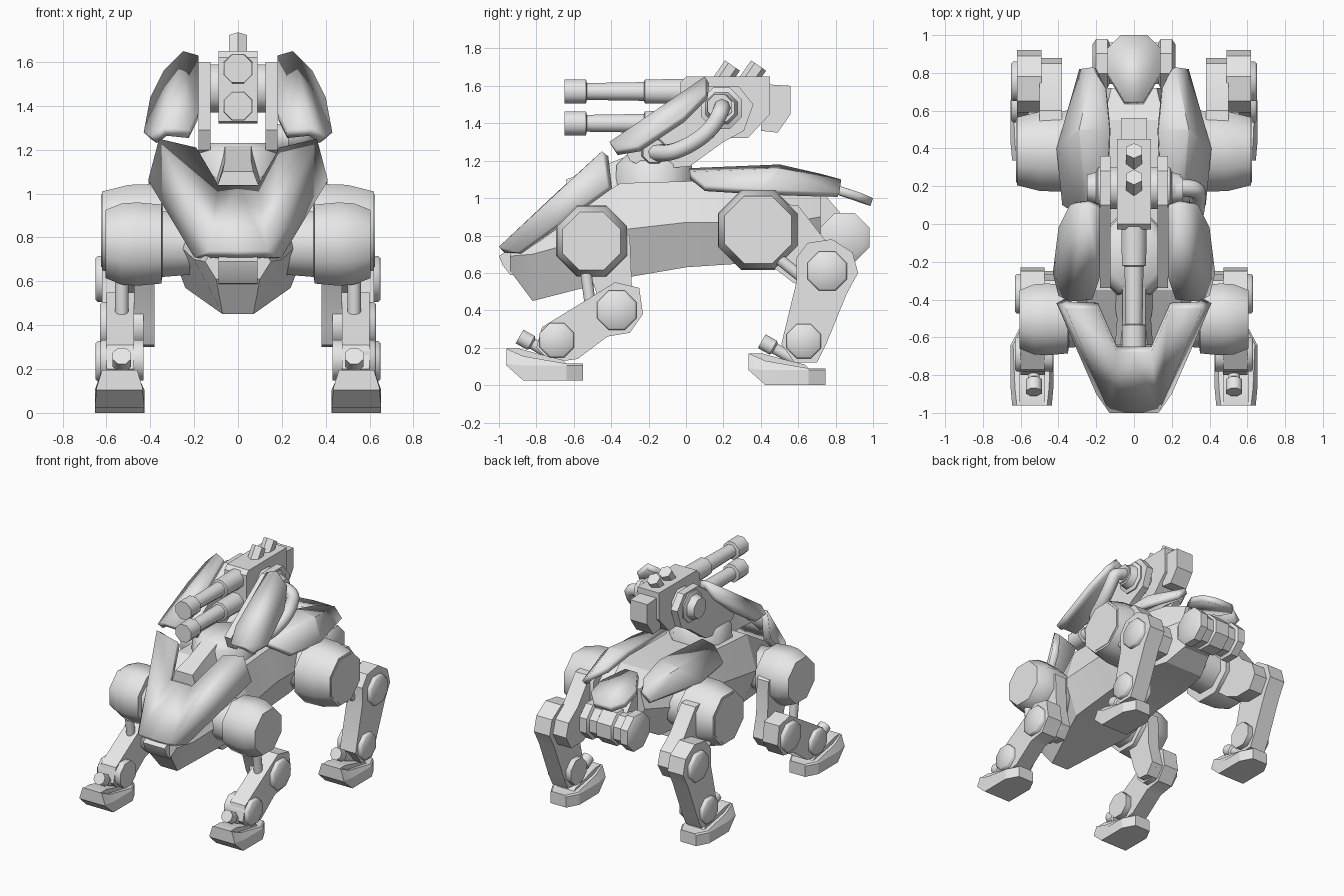
import bpy, bmesh, math
from mathutils import Vector

grey = bpy.data.materials.new("light_grey_metal")
grey.diffuse_color = (0.8, 0.8, 0.8, 1)


def finish(name, bm, mirror=False, thick=0, angle=30, closed=True):
    if closed:
        bmesh.ops.recalc_face_normals(bm, faces=bm.faces)
    me = bpy.data.meshes.new(name)
    bm.to_mesh(me)
    bm.free()
    me.materials.append(grey)
    ob = bpy.data.objects.new(name, me)
    bpy.context.collection.objects.link(ob)
    bpy.ops.object.select_all(action='DESELECT')
    ob.select_set(True)
    bpy.context.view_layer.objects.active = ob
    bpy.ops.object.shade_smooth_by_angle(angle=math.radians(angle))
    if mirror:
        m = ob.modifiers.new("mirror", 'MIRROR')
        m.use_clip = True
    if thick:
        s = ob.modifiers.new("thickness", 'SOLIDIFY')
        s.thickness, s.offset = thick, -1
    return ob


def skin(bm, rings):
    for a, b in zip(rings, rings[1:]):
        n = len(a)
        for i in range(n):
            bm.faces.new((a[i], a[(i + 1) % n], b[(i + 1) % n], b[i]))
    bm.faces.new(rings[0][::-1])
    bm.faces.new(rings[-1])


def turned(name, start, axis, profile, sides=8, mirror=False, angle=50):
    """Revolved part: profile holds (distance along axis, radius to the flats)."""
    bm = bmesh.new()
    start, axis = Vector(start), Vector(axis).normalized()
    u = Vector((0, 0, 1)).cross(axis)
    u = u.normalized() if u.length > 0.01 else Vector((1, 0, 0))
    v = axis.cross(u)
    rings = []
    for d, r in profile:
        r /= math.cos(math.pi / sides)
        angs = [2 * math.pi * (i + 0.5) / sides for i in range(sides)]
        rings.append([bm.verts.new(start + axis * d + u * r * math.cos(a) + v * r * math.sin(a)) for a in angs])
    skin(bm, rings)
    return finish(name, bm, mirror, angle=angle)


def prism(name, pts, x0, x1, mirror=False):
    """Side outline of (y, z) points extruded along x."""
    bm = bmesh.new()
    skin(bm, [[bm.verts.new((x, y, z)) for y, z in pts] for x in (x0, x1)])
    return finish(name, bm, mirror)


def loft(name, cx, sections, mirror=False):
    """Sections along y, each a half outline of (half width, z) from top to bottom."""
    bm = bmesh.new()
    rings = []
    for y, half in sections:
        ring = [(cx + w, y, z) for w, z in half] + [(cx - w, y, z) for w, z in reversed(half)]
        rings.append([bm.verts.new(p) for p in ring])
    skin(bm, rings)
    return finish(name, bm, mirror, angle=15)


def plate(name, verts, faces, thick):
    """Folded armour plate, mirrored in x, thickened downwards."""
    bm = bmesh.new()
    vs = [bm.verts.new(p) for p in verts]
    for f in faces:
        face = bm.faces.new([vs[i] for i in f])
        face.normal_update()
        if face.normal.z < 0:
            face.normal_flip()
    return finish(name, bm, True, thick, 10, closed=False)


# Hull
loft("hull", 0, [
    (-0.94, [(0.13, 0.72), (0.15, 0.69), (0.10, 0.61)]),
    (-0.82, [(0.18, 0.80), (0.20, 0.70), (0.07, 0.45)]),
    (-0.35, [(0.26, 1.08), (0.34, 0.83), (0.24, 0.57)]),
    (0.00, [(0.24, 1.09), (0.32, 0.87), (0.22, 0.63)]),
    (0.30, [(0.22, 1.11), (0.32, 0.87), (0.22, 0.65)]),
    (0.55, [(0.16, 1.10), (0.24, 0.87), (0.16, 0.64)]),
    (0.72, [(0.12, 1.04), (0.16, 0.90), (0.10, 0.74)])])
prism("snout", [(-1.0, 0.69), (-0.98, 0.64), (-0.94, 0.59), (-0.85, 0.58), (-0.88, 0.71), (-0.97, 0.71)], -0.09, 0.09)

# Front armour with a notch for the guns
plate("front_armour",
      [(0, -1.0, 0.74), (0.13, -1.0, 0.74), (0.36, -0.45, 1.25), (0.19, -0.45, 1.21),
       (0.09, -0.68, 1.04), (0, -0.68, 1.04), (0.20, -0.90, 0.71), (0.41, -0.42, 1.06)],
      [(0, 1, 2, 3, 4, 5), (1, 6, 7, 2)], 0.05)

# Back armour and tail
plate("back_armour",
      [(0.15, 0.02, 1.16), (0.25, 0.02, 1.14), (0.29, 0.50, 1.16), (0.13, 0.50, 1.18), (0.15, 0.72, 1.13),
       (0.22, 0.83, 1.10), (0.38, 0.10, 1.07), (0.41, 0.40, 1.05), (0.29, 0.82, 1.03)],
      [(0, 1, 2, 3), (3, 2, 5, 4), (1, 6, 7, 2), (2, 7, 8, 5)], 0.04)
plate("tail_plate",
      [(0, 0.65, 1.12), (0.05, 0.65, 1.12), (0.14, 0.80, 1.07), (0.14, 0.93, 1.03), (0.07, 1.0, 1.0), (0, 1.0, 1.0)],
      [(0, 1, 2, 3, 4, 5)], 0.045)

# Rear ribbed cylinder and its bracket
turned("rear_cylinder", (-0.22, 0.85, 0.79), (1, 0, 0),
       [(0, 0.10), (0.02, 0.13), (0.08, 0.13), (0.09, 0.11), (0.15, 0.11), (0.16, 0.125),
        (0.28, 0.125), (0.29, 0.11), (0.35, 0.11), (0.36, 0.13), (0.42, 0.13), (0.44, 0.10)], angle=35)
prism("rear_bracket", [(0.55, 1.06), (0.74, 1.02), (0.86, 0.88), (0.86, 0.72), (0.6, 0.72)], -0.10, 0.10)

# Turret base, sensor, arms and pivots
turned("turret_base", (0, -0.17, 1.05), (0, 0, 1), [(0, 0.21), (0.13, 0.20), (0.18, 0.15)])
loft("sensor", 0, [(-0.64, [(0.07, 1.10), (0.10, 1.02)]), (-0.50, [(0.06, 1.15), (0.09, 1.02)]),
                   (-0.30, [(0.06, 1.23), (0.12, 1.02)])])
prism("turret_arm", [(-0.34, 1.29), (-0.30, 1.20), (-0.2, 1.15), (0.02, 1.17), (0.2, 1.30), (0.31, 1.36),
                     (0.36, 1.50), (0.28, 1.60), (0.10, 1.60)], 0.125, 0.18, True)
turned("turret_pivot", (0.08, 0.19, 1.48), (1, 0, 0), [(0, 0.11), (0.11, 0.11), (0.12, 0.085), (0.17, 0.07)], mirror=True)

# Gun housing, breech and barrels
prism("gun_housing", [(-0.03, 1.33), (0.33, 1.32), (0.45, 1.45), (0.45, 1.65), (0.0, 1.65), (-0.03, 1.62)], -0.09, 0.09)
prism("gun_breech", [(0.40, 1.36), (0.49, 1.35), (0.56, 1.45), (0.56, 1.60), (0.40, 1.61)], -0.07, 0.07)
for label, z in (("upper", 1.57), ("lower", 1.40)):
    turned(label + "_barrel", (0, 0.05, z), (0, -1, 0),
           [(0, 0.068), (0.27, 0.064), (0.275, 0.05), (0.58, 0.045), (0.585, 0.064), (0.70, 0.064)])
for i, y in enumerate((0.18, 0.32)):
    turned(f"top_stud_{i + 1}", (0, y, 1.61), (0, 0.55, 0.8), [(0, 0.042), (0.12, 0.042)], 6, angle=30)

# Turret shields
plate("turret_shield",
      [(0.18, 0.08, 1.63), (0.25, 0.10, 1.65), (0.34, -0.41, 1.30), (0.22, -0.40, 1.29), (0.18, -0.28, 1.37),
       (0.34, 0.10, 1.56), (0.40, -0.02, 1.44), (0.43, -0.26, 1.28), (0.40, -0.38, 1.26)],
      [(0, 1, 2, 3, 4), (1, 5, 6, 7, 8, 2)], 0.045)

# Feed hose on one side only
curve = bpy.data.curves.new("feed_hose", 'CURVE')
curve.dimensions, curve.bevel_depth, curve.bevel_resolution, curve.use_fill_caps = '3D', 0.046, 2, True
spline = curve.splines.new('NURBS')
path = [(0.16, 0.19, 1.49), (0.33, 0.20, 1.49), (0.34, 0.14, 1.37), (0.32, 0.02, 1.28), (0.28, -0.12, 1.23), (0.15, -0.20, 1.25)]
spline.points.add(len(path) - 1)
for p, co in zip(spline.points, path):
    p.co = (*co, 1)
spline.use_endpoint_u, spline.order_u = True, 3
curve.materials.append(grey)
bpy.context.collection.objects.link(bpy.data.objects.new("feed_hose", curve))
turned("hose_collar", (0.16, 0.18, 1.49), (1, 0, 0), [(0, 0.075), (0.10, 0.065)])
turned("hose_socket", (0.16, -0.17, 1.25), (1, 0, 0), [(0, 0.07), (0.07, 0.06)])

# Hips
X = (1, 0, 0)
turned("front_hip", (0, -0.505, 0.77), X,
       [(0.22, 0.14), (0.345, 0.15), (0.35, 0.18), (0.46, 0.19), (0.53, 0.185), (0.605, 0.155)], mirror=True)
turned("rear_hip", (0, 0.385, 0.83), X,
       [(0.22, 0.15), (0.345, 0.16), (0.35, 0.215), (0.50, 0.21), (0.62, 0.18)], mirror=True)
turned("rear_hip_cap", (0.60, 0.385, 0.83), X, [(0, 0.165), (0.025, 0.165)], mirror=True)

# Thighs
prism("front_thigh", [(-0.60, 0.70), (-0.52, 0.62), (-0.45, 0.40), (-0.40, 0.31), (-0.31, 0.30), (-0.25, 0.38),
                      (-0.29, 0.54), (-0.30, 0.80), (-0.40, 0.86)], 0.38, 0.475, True)
prism("rear_thigh", [(0.30, 0.76), (0.57, 0.55), (0.68, 0.50), (0.82, 0.50), (0.88, 0.60), (0.85, 0.70),
                     (0.74, 0.78), (0.60, 0.96), (0.42, 0.98)], 0.38, 0.50, True)

# Shins
prism("front_shin", [(-0.46, 0.50), (-0.38, 0.55), (-0.25, 0.52), (-0.23, 0.38), (-0.30, 0.28), (-0.42, 0.26),
                     (-0.58, 0.14), (-0.72, 0.12), (-0.80, 0.20), (-0.77, 0.31)], 0.475, 0.60, True)
prism("rear_shin", [(0.59, 0.68), (0.65, 0.76), (0.78, 0.78), (0.89, 0.71), (0.92, 0.60), (0.86, 0.49),
                    (0.75, 0.22), (0.70, 0.12), (0.58, 0.12), (0.51, 0.22), (0.59, 0.55)], 0.49, 0.62, True)

# Joint caps, pistons and feet
for label, knee, ankle, rod, dy, dz, out in (
        ("front", (-0.37, 0.40), (-0.69, 0.24), ((-0.54, 0.64), (0.12, -0.9), 0.26), 0, 0.025, 0.60),
        ("rear", (0.755, 0.61), (0.63, 0.235), ((0.44, 0.72), (0.75, -0.6), 0.25), 1.295, 0, 0.62)):
    for part, (y, z), r in (("knee", knee, 0.105), ("ankle", ankle, 0.092)):
        turned(f"{label}_{part}_cap", (out - 0.17, y, z), X, [(0, r), (0.19, r), (0.20, r - 0.01)], mirror=True)
    (y, z), (ay, az), length = rod
    turned(label + "_piston", (0.53, y, z), (0, ay, az), [(0, 0.03), (length, 0.03)], 12, mirror=True)
    turned(label + "_toe_piston", (0.53, -0.89 + dy, 0.235 + dz), (0, 0.8, -0.45), [(0, 0.042), (0.07, 0.042), (0.08, 0.03), (0.2, 0.03)], mirror=True)
    loft(label + "_foot", 0.54, [
        (-0.96 + dy, [(0.08, 0.17 + dz), (0.105, 0.09 + dz), (0.105, 0.08 + dz)]),
        (-0.87 + dy, [(0.09, 0.13 + dz), (0.113, 0.08 + dz), (0.113, dz)]),
        (-0.64 + dy, [(0.10, 0.09 + dz), (0.113, 0.08 + dz), (0.113, dz)]),
        (-0.55 + dy, [(0.055, 0.09 + dz), (0.065, 0.08 + dz), (0.065, dz)])], True)
    prism(label + "_foot_block", [(y + dy, z + dz) for y, z in
          ((-0.96, 0.17), (-0.89, 0.17), (-0.78, 0.14), (-0.66, 0.11), (-0.62, 0.07), (-0.9, 0.07), (-0.96, 0.1))], 0.47, 0.61, True)
